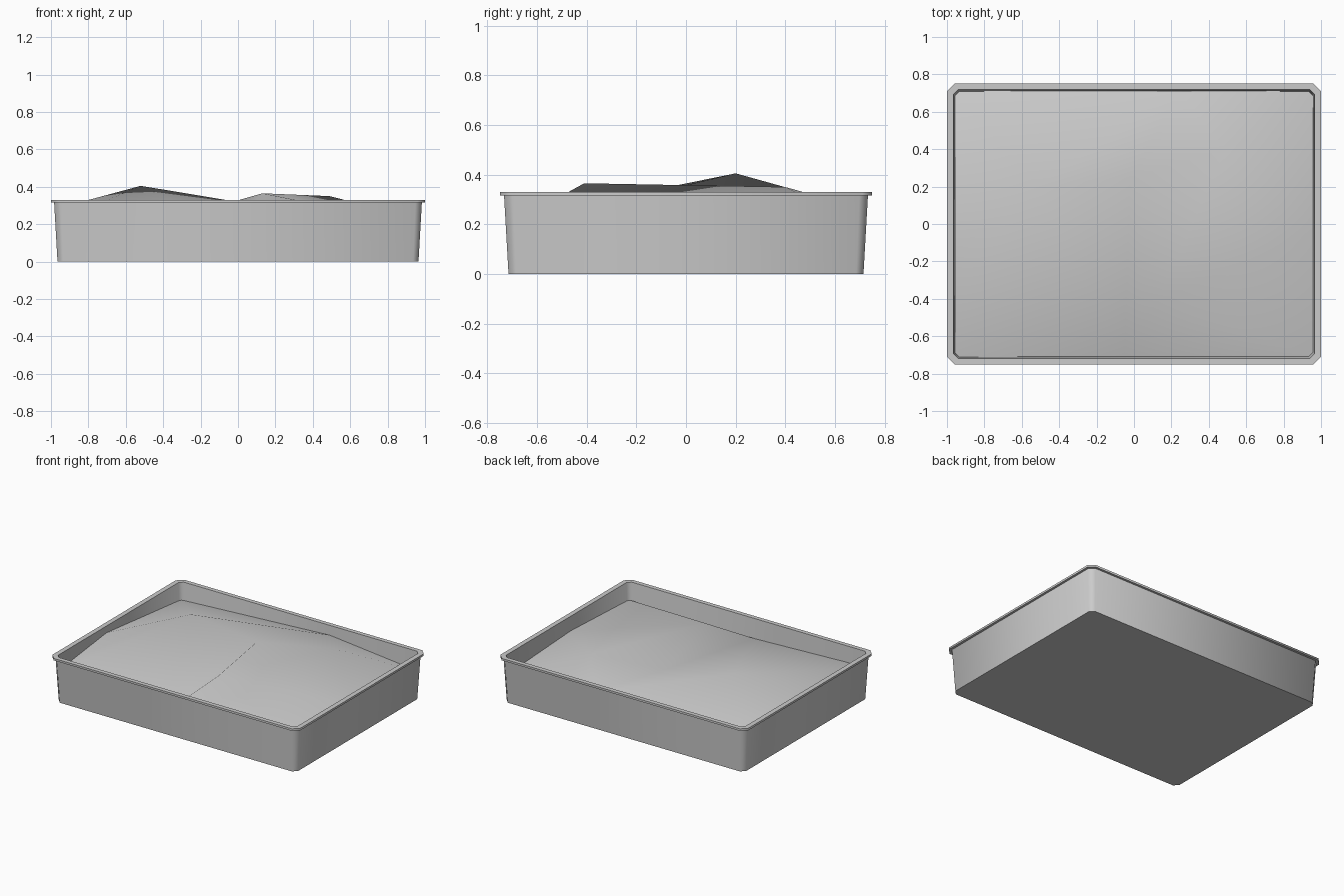
import bpy, bmesh, math

cube = bpy.data.objects.get("Cube")
if cube:
    bpy.data.objects.remove(cube, do_unlink=True)

grey = bpy.data.materials.new("plain_grey")
grey.use_nodes = True
grey.diffuse_color = (0.6, 0.6, 0.6, 1)
grey.node_tree.nodes["Principled BSDF"].inputs["Base Color"].default_value = (0.6, 0.6, 0.6, 1)


def finish(bm, name, angle):
    mesh = bpy.data.meshes.new(name)
    bm.to_mesh(mesh)
    bm.free()
    mesh.materials.append(grey)
    obj = bpy.data.objects.new(name, mesh)
    bpy.context.collection.objects.link(obj)
    bpy.ops.object.select_all(action='DESELECT')
    obj.select_set(True)
    bpy.context.view_layer.objects.active = obj
    bpy.ops.object.shade_smooth_by_angle(angle=math.radians(angle))


def ring(bm, hx, hy, cut, z):
    """Rectangle with cut corners, anticlockwise."""
    quarter = [(hx, hy - cut), (hx - cut, hy)]
    pts = quarter + [(-x, y) for x, y in reversed(quarter)]
    pts += [(-x, -y) for x, y in pts]
    return [bm.verts.new((x, y, z)) for x, y in pts]


# Tray: one skin from the underside, over the lip, down to the inner floor
profile = [(0.965, 0.715, 0.03, 0), (0.983, 0.733, 0.035, 0.315),
           (1.0, 0.75, 0.04, 0.315), (1.0, 0.75, 0.04, 0.33),
           (0.965, 0.718, 0.025, 0.33), (0.945, 0.697, 0.02, 0.02)]
bm = bmesh.new()
rings = [ring(bm, *row) for row in profile]
for low, high in zip(rings, rings[1:]):
    for i in range(8):
        j = (i + 1) % 8
        bm.faces.new((low[i], low[j], high[j], high[i]))
bm.faces.new(rings[0][::-1])
bm.faces.new(rings[-1])
finish(bm, "tray", 50)

# Loose fill: uneven surface with three mounds and a saddle between them
X, Y = 0.957, 0.71
points = {
    "front_left": (-X, -Y, 0.22), "front": (-0.05, -Y, 0.188),
    "front_right": (X, -Y, 0.20), "right": (X, -0.04, 0.23),
    "back_right": (X, Y, 0.19), "back": (0.244, Y, 0.263),
    "back_left": (-X, Y, 0.20), "left": (-X, -0.147, 0.287),
    "high": (-0.52, 0.2, 0.405), "near": (0.13, -0.41, 0.365),
    "far": (0.49, 0.4, 0.35), "saddle": (-0.02, 0.25, 0.322),
}
# Fans of triangles: each mound or the saddle, then the points around it
fans = [
    ("high", "saddle back back_left left front_left front saddle"),
    ("near", "saddle front front_right right far saddle"),
    ("far", "right back_right back saddle"),
]
bm = bmesh.new()
verts = {name: bm.verts.new(co) for name, co in points.items()}
for hub, rim in fans:
    names = rim.split()
    for a, b in zip(names, names[1:]):
        bm.faces.new((verts[hub], verts[a], verts[b]))
finish(bm, "fill_surface", 80)
